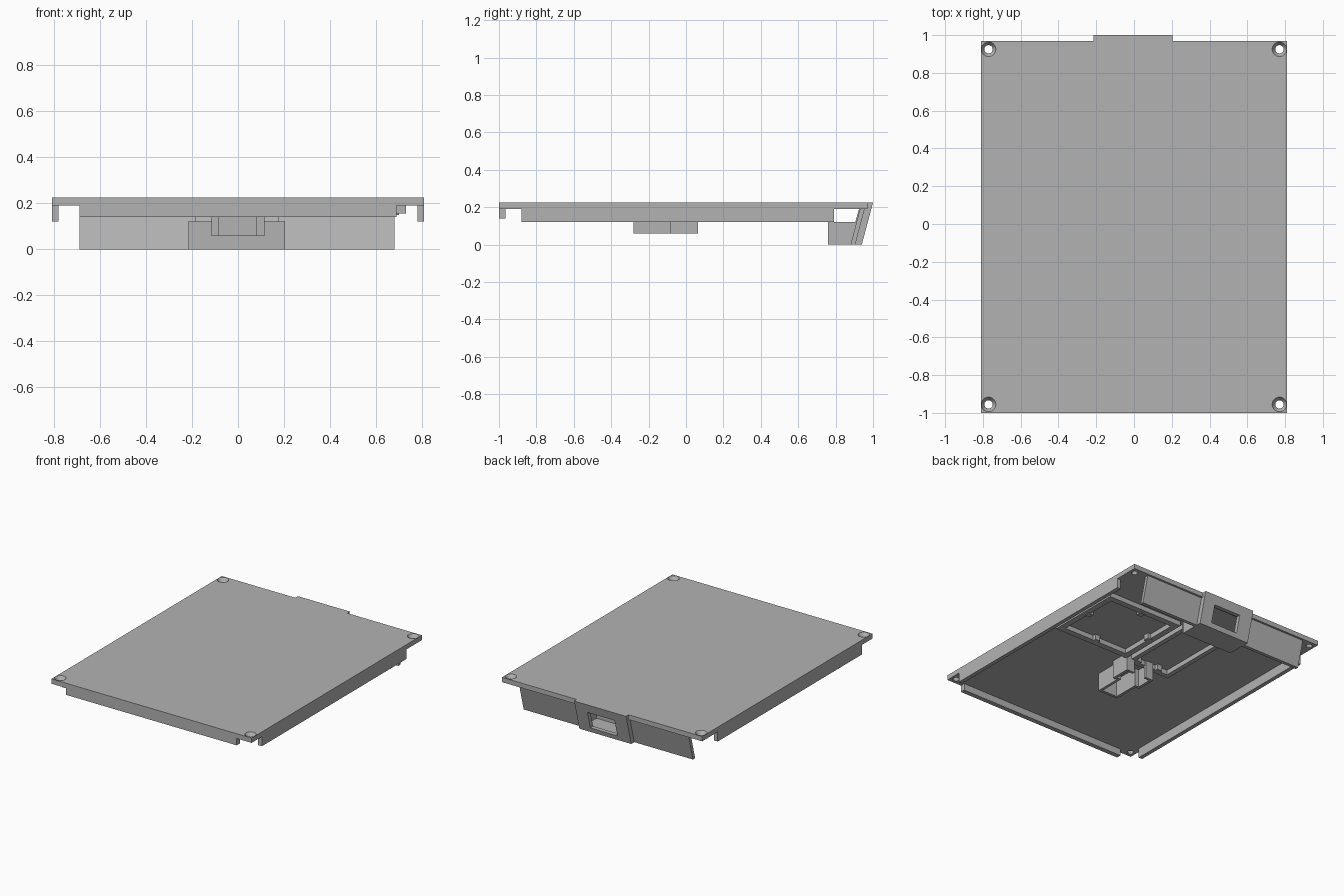
import bpy, bmesh
from mathutils import Matrix

if "Cube" in bpy.data.objects:
    bpy.data.objects.remove(bpy.data.objects["Cube"], do_unlink=True)

grey = bpy.data.materials.new("mid grey")
grey.use_nodes = True
grey.diffuse_color = (0.45, 0.45, 0.45, 1)
grey.node_tree.nodes["Principled BSDF"].inputs["Base Color"].default_value = (0.45, 0.45, 0.45, 1)


def finish(name, bm):
    bmesh.ops.recalc_face_normals(bm, faces=bm.faces)
    mesh = bpy.data.meshes.new(name)
    bm.to_mesh(mesh)
    bm.free()
    mesh.materials.append(grey)
    obj = bpy.data.objects.new(name, mesh)
    bpy.context.collection.objects.link(obj)
    return obj


def prism(name, points, low, high, axis="x"):
    """Extrude a yz profile along x, or an xy outline along z."""
    bm = bmesh.new()
    place = (lambda p: (low, p[0], p[1])) if axis == "x" else (lambda p: (p[0], p[1], low))
    face = bm.faces.new([bm.verts.new(place(p)) for p in points])
    made = bmesh.ops.extrude_face_region(bm, geom=[face])["geom"]
    step = (high - low, 0, 0) if axis == "x" else (0, 0, high - low)
    bmesh.ops.translate(bm, vec=step, verts=[g for g in made if isinstance(g, bmesh.types.BMVert)])
    return finish(name, bm)


def box(name, x0, x1, y0, y1, z0, z1):
    return prism(name, [(x0, y0), (x1, y0), (x1, y1), (x0, y1)], z0, z1, "z")


def cone(name, x, y, z0, z1, r0, r1):
    bm = bmesh.new()
    bmesh.ops.create_cone(bm, cap_ends=True, segments=32, radius1=r0, radius2=r1, depth=z1 - z0,
                          matrix=Matrix.Translation((x, y, (z0 + z1) / 2)))
    return finish(name, bm)


def cut(obj, cutter):
    mod = obj.modifiers.new("cut", "BOOLEAN")
    mod.operation, mod.solver, mod.object = "DIFFERENCE", "EXACT", cutter
    bpy.context.view_layer.update()
    graph = bpy.context.evaluated_depsgraph_get()
    mesh = bpy.data.meshes.new_from_object(obj.evaluated_get(graph))
    obj.modifiers.clear()
    obj.data = mesh
    bpy.data.objects.remove(cutter, do_unlink=True)


def frame(name, x0, x1, y0, y1, z0, z1, rim):
    obj = box(name, x0, x1, y0, y1, z0, z1)
    cut(obj, box("pocket", x0 + rim, x1 - rim, y0 + rim, y1 - rim, z0 - 0.1, z1 + 0.1))
    return obj


UNDER, TOP = 0.19, 0.225

# Cover plate with countersunk corner holes
plate = box("cover_plate", -0.81, 0.81, -1, 0.97, UNDER, TOP)
for x in (-0.77, 0.77):
    for y in (-0.955, 0.925):
        cut(plate, cone("hole", x, y, 0.1, 0.3, 0.022, 0.022))
        cut(plate, cone("sink", x, y, 0.2, 0.23, 0.022, 0.042))

# Skirt walls below the plate
for side, x in (("right", -0.795), ("left", 0.795)):
    box(side + "_skirt", x - 0.015, x + 0.015, -0.88, 0.79, 0.12, UNDER)
box("front_skirt", -0.69, 0.69, -1, -0.965, 0.14, UNDER)

# Leaning back walls on both sides of the socket housing
lean = [(0.88, 0), (0.905, 0), (0.955, UNDER), (0.93, UNDER)]
prism("back_wall_right", lean, -0.69, -0.2, "x")
prism("back_wall_left", lean, 0.19, 0.68, "x")

# Hollow socket housing with a window in its leaning face
housing = prism("socket_housing", [(0.76, 0), (0.94, 0), (1.0, TOP), (0.965, TOP), (0.965, UNDER),
                                   (0.925, UNDER), (0.905, 0.12), (0.76, 0.12)], -0.215, 0.205)
cut(housing, prism("cavity", [(0.785, 0.025), (0.915, 0.025), (0.957, 0.18),
                              (0.785, 0.18)], -0.185, 0.175))
cut(housing, box("window", -0.11, 0.11, 0.87, 1.1, 0.035, 0.16))

# Raised mounting frames on the underside, with small retaining nubs
frame("large_frame", 0.11, 0.73, 0.05, 0.62, 0.155, UNDER, 0.045)
frame("small_frame", -0.28, 0.075, 0.02, 0.6, 0.155, UNDER, 0.035)
for i, (x, y) in enumerate([(0.42, 0.1), (0.16, 0.34), (0.42, 0.57), (0.68, 0.34),
                            (0.02, 0.06), (-0.16, 0.06)]):
    box(f"frame_nub_{i}", x - 0.02, x + 0.02, y - 0.02, y + 0.02, 0.15, UNDER)

# Stepped holder: wide at the back, narrow at the front, open underneath
holder = prism("holder", [(-0.085, -0.28), (0.08, -0.28), (0.08, -0.085), (0.115, -0.085), (0.115, 0.065),
                          (-0.115, 0.065), (-0.115, -0.085), (-0.085, -0.085)], 0.058, UNDER, "z")
cut(holder, box("narrow_pocket", -0.065, 0.06, -0.26, 0, 0, 0.3))
cut(holder, box("wide_pocket", -0.095, 0.095, -0.065, 0.045, 0, 0.3))
cut(holder, box("rear_gap", -0.05, 0.05, 0, 0.1, 0, 0.3))
